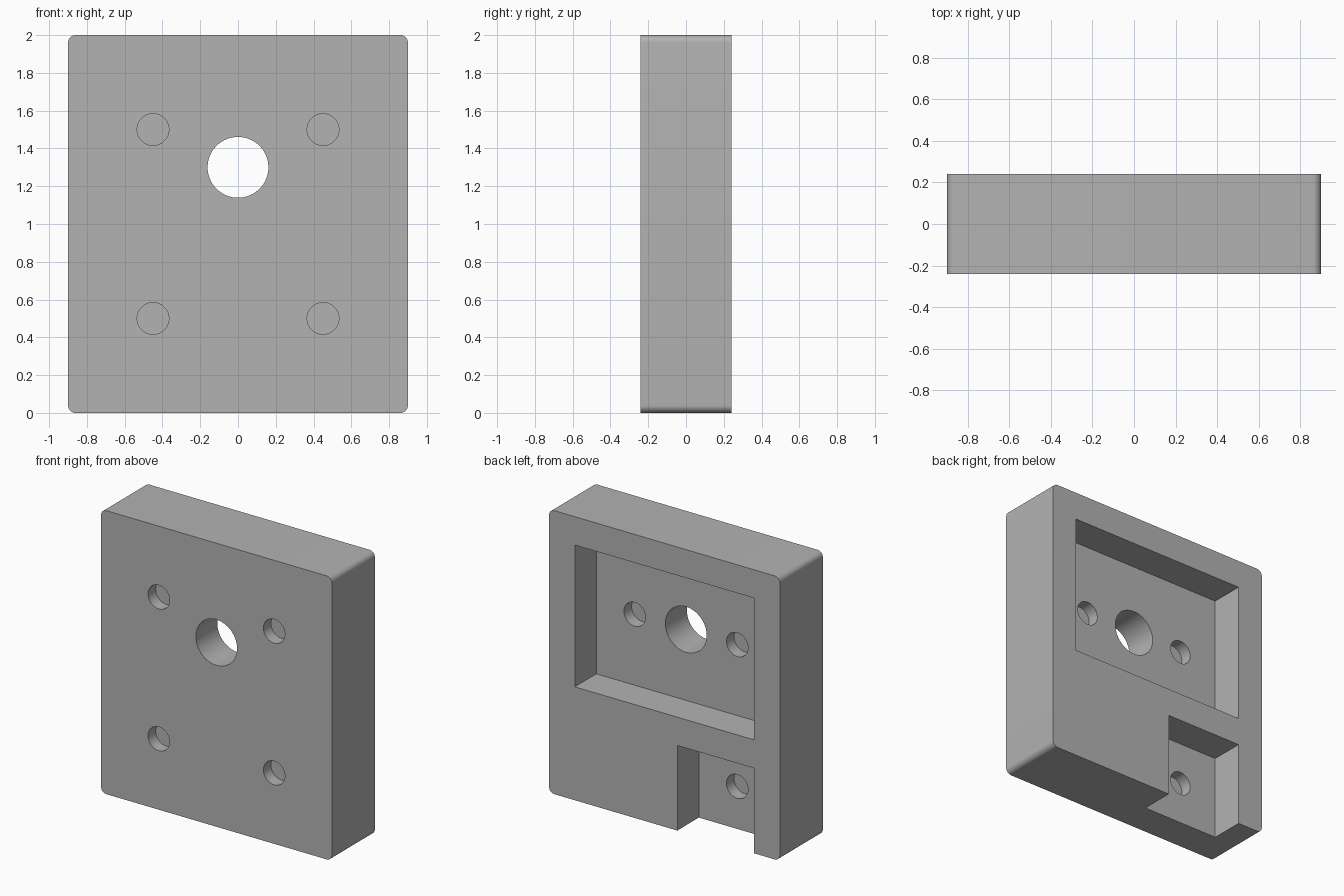
import bpy
import bmesh
from math import pi, radians
from mathutils import Matrix, Vector

if "Cube" in bpy.data.objects:
    bpy.data.objects.remove(bpy.data.objects["Cube"], do_unlink=True)

WIDTH, DEPTH, HEIGHT = 1.8, 0.48, 2.0
FRONT, BACK, FLOOR = -DEPTH / 2, DEPTH / 2, 0.0
OVER = 0.1            # how far cutters overshoot open faces
SOCKET_R, SOCKET_DEPTH = 0.084, 0.085

grey = bpy.data.materials.new("plain_grey")
grey.use_nodes = True
grey.diffuse_color = (0.45, 0.45, 0.45, 1)
grey.node_tree.nodes["Principled BSDF"].inputs["Base Color"].default_value = (0.45, 0.45, 0.45, 1)


def add_object(name, bm):
    mesh = bpy.data.meshes.new(name)
    bm.to_mesh(mesh)
    bm.free()
    mesh.materials.append(grey)
    obj = bpy.data.objects.new(name, mesh)
    bpy.context.collection.objects.link(obj)
    return obj


def box(low, high):
    low, high = Vector(low), Vector(high)
    bm = bmesh.new()
    bmesh.ops.create_cube(bm, size=1, matrix=Matrix.Translation((low + high) / 2)
                          @ Matrix.Diagonal((*(high - low), 1)))
    return bm


def drill(x, z, radius, y0, y1):
    """Cylinder along y between two depths."""
    bm = bmesh.new()
    bmesh.ops.create_cone(bm, cap_ends=True, segments=64, radius1=radius, radius2=radius,
                          depth=y1 - y0, matrix=Matrix.Translation((x, (y0 + y1) / 2, z))
                          @ Matrix.Rotation(pi / 2, 4, "X"))
    return bm


# Block with its four depthwise edges rounded
bm = box((-WIDTH / 2, FRONT, 0), (WIDTH / 2, BACK, HEIGHT))
corners = [e for e in bm.edges if abs(e.verts[0].co.y - e.verts[1].co.y) > 0.1]
bmesh.ops.bevel(bm, geom=corners, offset=0.04, segments=8, profile=0.5, affect="EDGES")
block = add_object("mounting_block", bm)

# Rear pocket, open-bottomed rear notch and the through hole
cuts = [
    box((-0.7, FLOOR, 0.8), (0.7, BACK + OVER, 1.8)),
    box((-0.7, FLOOR, -OVER), (-0.1, BACK + OVER, 0.6)),
    drill(0, 1.3, 0.161, FRONT - OVER, FLOOR + OVER),
]
# Blind sockets in the front face
cuts += [drill(x, z, SOCKET_R, FRONT - OVER, FRONT + SOCKET_DEPTH)
         for x in (-0.45, 0.45) for z in (0.5, 1.5)]
# Blind sockets in the recess floors
cuts += [drill(x, z, SOCKET_R, FLOOR - SOCKET_DEPTH, FLOOR + OVER)
         for x, z in ((-0.4, 1.3), (0.4, 1.3), (-0.4, 0.3))]

bpy.ops.object.select_all(action="DESELECT")
block.select_set(True)
bpy.context.view_layer.objects.active = block
for shape in cuts:
    cutter = add_object("cutter", shape)
    cutter.hide_render = True
    mod = block.modifiers.new("cut", "BOOLEAN")
    mod.operation, mod.solver, mod.object = "DIFFERENCE", "EXACT", cutter
    bpy.ops.object.modifier_apply(modifier=mod.name)
    bpy.data.objects.remove(cutter, do_unlink=True)

bpy.ops.object.shade_smooth_by_angle(angle=radians(30))
